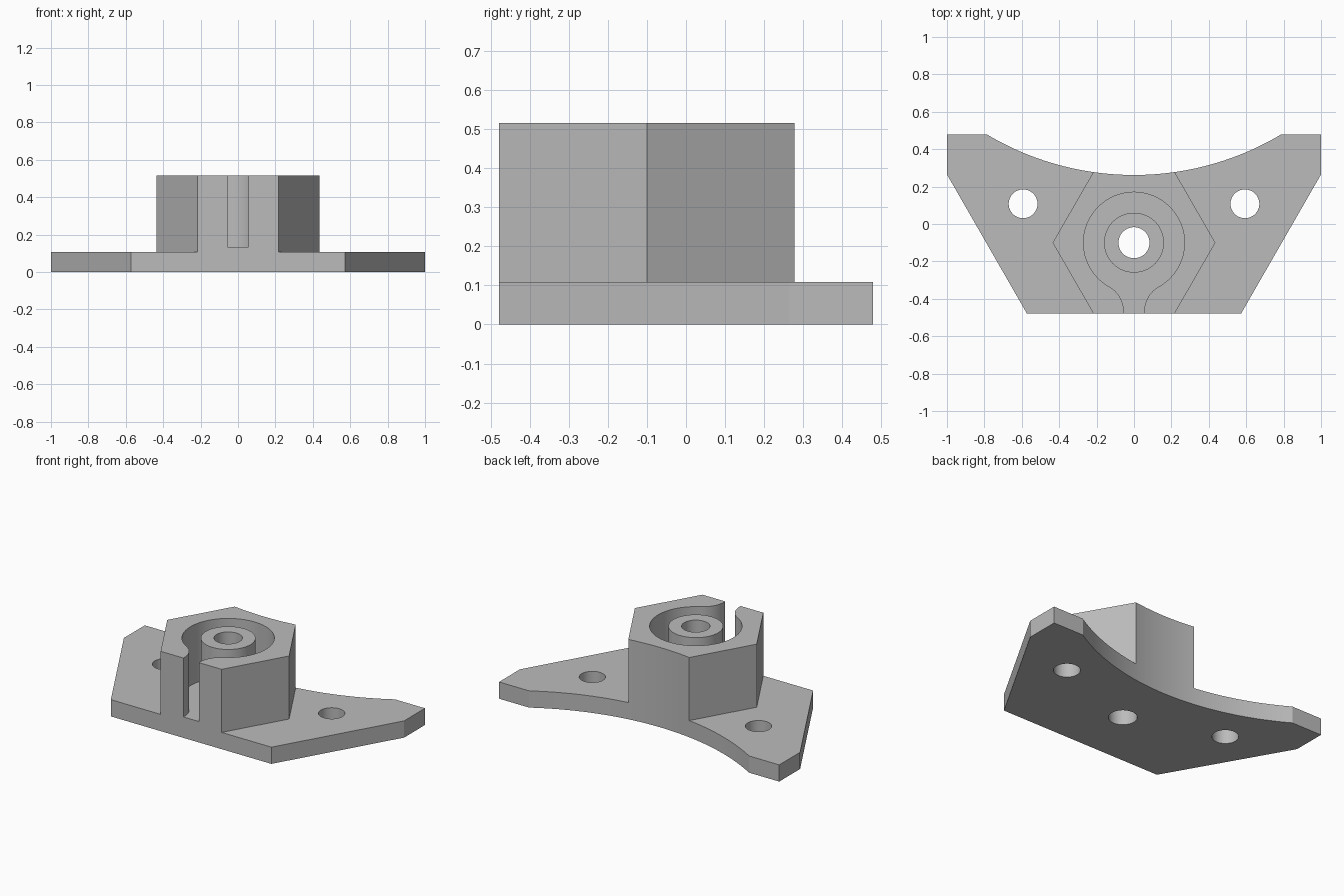
import bpy, bmesh
from math import sin, cos, pi, atan2, sqrt, radians

cube = bpy.data.objects.get("Cube")
if cube:
    bpy.data.objects.remove(cube, do_unlink=True)

PLATE_H, FLOOR, HUB_H = 0.108, 0.135, 0.515
FRONT, BACK = -0.478, 0.478
HUB_Y = -0.1

gray = bpy.data.materials.new("plain gray")
gray.use_nodes = True
gray.diffuse_color = (0.5, 0.5, 0.5, 1)
gray.node_tree.nodes["Principled BSDF"].inputs["Base Color"].default_value = (0.5, 0.5, 0.5, 1)


def arc(cx, cy, r, a, b, n):
    return [(cx + r * cos(a + (b - a) * i / n), cy + r * sin(a + (b - a) * i / n))
            for i in range(n + 1)]


def prism(name, outline, z0, z1):
    """Extrude a flat outline between two heights."""
    bm = bmesh.new()
    face = bm.faces.new([bm.verts.new((x, y, z0)) for x, y in outline])
    top = bmesh.ops.extrude_face_region(bm, geom=[face])["geom"]
    bmesh.ops.translate(bm, vec=(0, 0, z1 - z0),
                        verts=[v for v in top if isinstance(v, bmesh.types.BMVert)])
    bmesh.ops.recalc_face_normals(bm, faces=bm.faces[:])
    mesh = bpy.data.meshes.new(name)
    bm.to_mesh(mesh)
    bm.free()
    mesh.materials.append(gray)
    obj = bpy.data.objects.new(name, mesh)
    bpy.context.collection.objects.link(obj)
    return obj


def rod(name, x, y, r, z0, z1):
    return prism(name, arc(x, y, r, 0, 2 * pi, 64)[:-1], z0, z1)


def carve(target, cutter):
    """Subtract the cutter and discard it."""
    mod = target.modifiers.new("carve", "BOOLEAN")
    mod.operation, mod.solver, mod.object = "DIFFERENCE", "EXACT", cutter
    bpy.context.view_layer.objects.active = target
    bpy.ops.object.modifier_apply(modifier=mod.name)
    bpy.data.objects.remove(cutter, do_unlink=True)


# Full-height block with the plate's outline and concave back
half, depth = 0.785, BACK - 0.262
R = (half ** 2 + depth ** 2) / (2 * depth)
sweep = atan2(half, R - depth)
scoop = arc(0, 0.262 + R, R, -pi / 2 + sweep, -pi / 2 - sweep, 48)
outline = [(-0.573, FRONT), (0.573, FRONT), (1, 0.265), (1, BACK)]
outline += scoop + [(-1, BACK), (-1, 0.265)]
bracket = prism("mounting_bracket", outline, 0, HUB_H)

# Clear both sides above the plate, leaving the hexagonal hub
hx, hy = 0.174, 0.453
for s in (-1, 1):
    side = [(s * hx, HUB_Y - hy), (s * 0.435, HUB_Y), (s * hx, HUB_Y + hy),
            (s * 1.2, 0.6), (s * 1.2, -0.6)]
    carve(bracket, prism("side_cutter", side, PLATE_H, 0.7))

# Ring groove opening through a flared slot, with the centre post left standing
ring, slot, flare = 0.27, 0.055, 0.15
fx = slot + flare
fy = sqrt((ring + flare) ** 2 - fx ** 2)
a = atan2(fy, fx)
left = arc(-fx, HUB_Y - fy, flare, a, 0, 12)[1:] + [(-slot, -0.6)]
groove = arc(0, HUB_Y, ring, -a, pi + a, 80) + left + [(-x, y) for x, y in reversed(left)]
groove_cutter = prism("groove_cutter", groove, FLOOR, 0.7)
carve(groove_cutter, rod("post", 0, HUB_Y, 0.16, 0, 0.9))
carve(bracket, groove_cutter)

# Centre bore and the two screw holes
for x, y, r in ((0, HUB_Y, 0.083), (-0.593, 0.108, 0.077), (0.593, 0.108, 0.077)):
    carve(bracket, rod("hole_cutter", x, y, r, -0.1, 0.8))

# Crisp edges, smooth curves
bpy.ops.object.select_all(action="DESELECT")
bracket.select_set(True)
bpy.context.view_layer.objects.active = bracket
bpy.ops.object.shade_smooth_by_angle(angle=radians(25))
